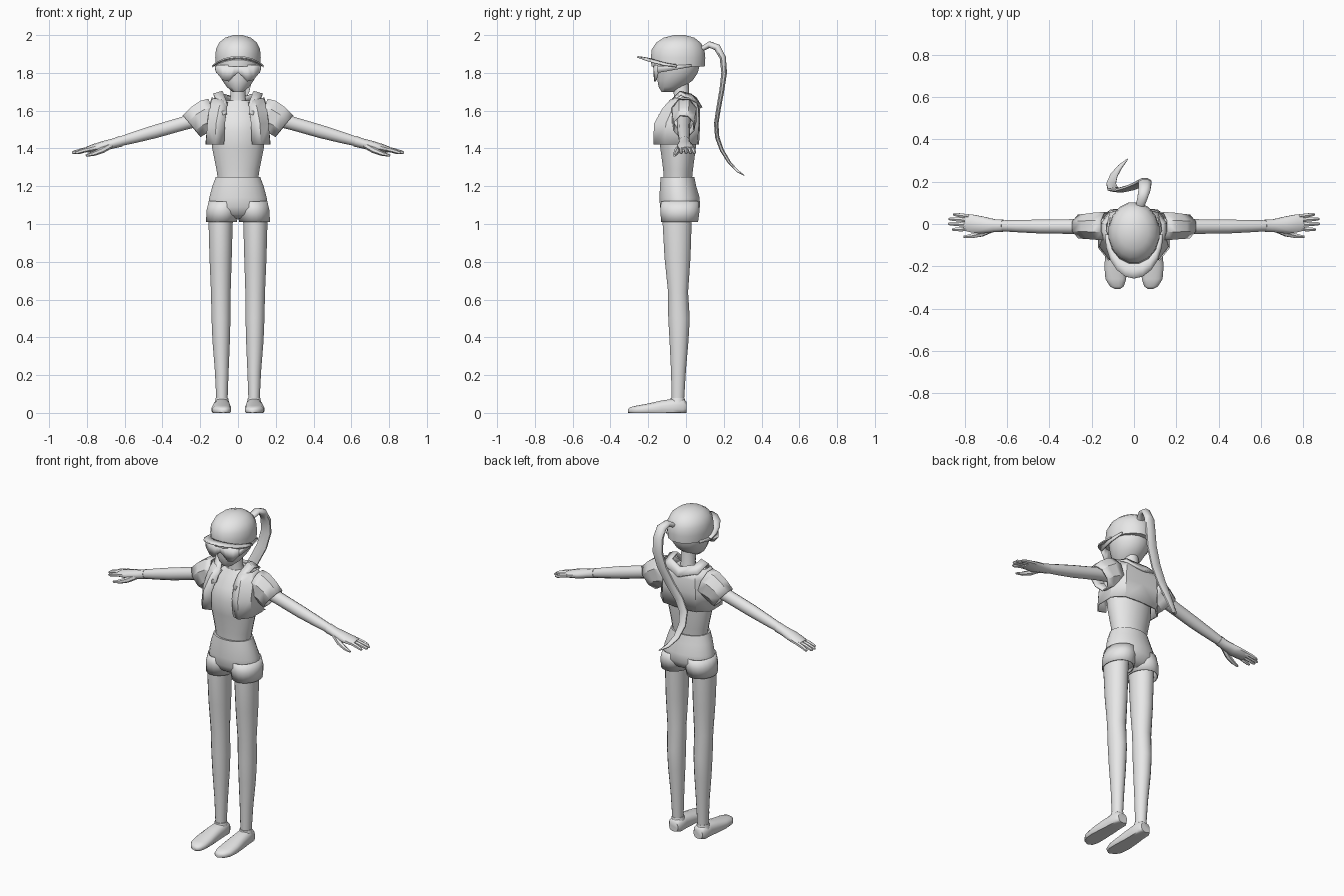
import bpy, bmesh, math
from mathutils import Vector

grey = bpy.data.materials.new("plain grey")
grey.diffuse_color = (0.8, 0.8, 0.8, 1)
X, Y, Z = Vector((1, 0, 0)), Vector((0, 1, 0)), Vector((0, 0, 1))


def finish(name, bm, angle, mirror=False, thick=0, recalc=True):
    if recalc:
        bmesh.ops.recalc_face_normals(bm, faces=bm.faces)
    me = bpy.data.meshes.new(name)
    bm.to_mesh(me)
    bm.free()
    me.materials.append(grey)
    if angle:
        me.shade_smooth()
        me.set_sharp_from_angle(angle=math.radians(angle))
    ob = bpy.data.objects.new(name, me)
    bpy.context.collection.objects.link(ob)
    if mirror:
        ob.modifiers.new("Mirror", 'MIRROR')
    if thick:
        mod = ob.modifiers.new("Solidify", 'SOLIDIFY')
        mod.thickness, mod.offset = thick, 0
    return ob


def tube(name, rings, n=16, side=X, axis=None, mirror=False, caps=True,
         angle=50, floor=False, thick=0, power=1.0):
    """Loft ellipses (x, y, z, radius along side, other radius) along a path."""
    bm = bmesh.new()
    pts = [Vector(r[:3]) for r in rings]
    loops = []
    for i, r in enumerate(rings):
        t = axis or (pts[min(i + 1, len(pts) - 1)] - pts[max(i - 1, 0)]).normalized()
        u = (side - t * side.dot(t)).normalized()
        v = t.cross(u)
        loop = []
        for k in range(n):
            a = 2 * math.pi * (k + 0.5) / n
            c, s = (math.copysign(abs(f) ** power, f) for f in (math.cos(a), math.sin(a)))
            p = pts[i] + u * r[3] * c + v * r[4] * s
            if floor:
                p.z = max(p.z, 0)
            loop.append(bm.verts.new(p))
        loops.append(loop)
    for a, b in zip(loops, loops[1:]):
        for k in range(n):
            bm.faces.new((a[k], a[(k + 1) % n], b[(k + 1) % n], b[k]))
    if caps:
        bm.faces.new(loops[0][::-1])
        bm.faces.new(loops[-1])
    return finish(name, bm, angle, mirror, thick)


def sheet(name, rows, thick=0.008, angle=30):
    """Grid of points for one half, mirrored and given thickness."""
    bm = bmesh.new()
    grid = [[bm.verts.new(p) for p in row] for row in rows]
    for a, b in zip(grid, grid[1:]):
        for k in range(len(a) - 1):
            bm.faces.new((a[k], a[k + 1], b[k + 1], b[k]))
    return finish(name, bm, angle, True, thick)


# Head and neck
tube("head", [(0, -.095, 1.70, .03, .035), (0, -.078, 1.725, .06, .068),
              (0, -.058, 1.76, .085, .095), (0, -.046, 1.80, .105, .11),
              (0, -.042, 1.84, .113, .117), (0, -.042, 1.90, .11, .115)], axis=Z)
tube("neck", [(0, -.02, 1.62, .055, .048), (0, -.022, 1.67, .042, .042),
              (0, -.03, 1.76, .042, .045)], 12, axis=Z)

# Cap crown and curved peak
tube("cap_crown", [(0, -.042, 1.835, .119, .144), (0, -.042, 1.88, .123, .147),
                   (0, -.042, 1.925, .119, .142), (0, -.04, 1.96, .102, .12),
                   (0, -.037, 1.986, .07, .083), (0, -.035, 2.0, .025, .03)],
     16, axis=Z, angle=35)
arcs = [math.radians(a) for a in (0, 18, 36, 54, 72, 90)]
sheet("cap_peak", [[(rx * math.sin(a), -.05 - ry * math.cos(a), z + dz * math.cos(a) ** 1.5)
                    if a < 1.57 else (rx, -.05, z) for a in arcs]
                   for rx, ry, z, dz in ((.115, .13, 1.842, .03), (.128, .17, 1.838, .042),
                                         (.136, .208, 1.832, .053))])

# Glasses: lens plate with nose notch, and side arms
xs = (0, .02, .05, .08, .112)
low = (1.80, 1.785, 1.755, 1.762, 1.80)
sheet("glasses_lens", [[(x, -.17 + 1.5 * x * x, 1.842) for x in xs],
                       [(x, -.168 + 1.5 * x * x, z) for x, z in zip(xs, low)]])
sheet("glasses_arm", [[(.112, -.15, 1.835), (.119, -.05, 1.84), (.112, .03, 1.845)],
                      [(.112, -.15, 1.80), (.119, -.05, 1.818), (.112, .03, 1.832)]], .006)

# Ponytail: flat winding ribbon
tail = [(.03, .09, 1.93, .022, .014), (.04, .125, 1.95, .026, .018),
        (.05, .165, 1.935, .03, .02), (.052, .195, 1.88, .033, .018),
        (.05, .202, 1.80, .034, .016), (.03, .19, 1.71, .034, .014),
        (-.015, .172, 1.61, .033, .013), (-.065, .16, 1.53, .031, .012),
        (-.10, .165, 1.46, .028, .012), (-.108, .19, 1.39, .024, .011),
        (-.095, .23, 1.325, .019, .009), (-.065, .272, 1.28, .012, .007),
        (-.03, .307, 1.258, .003, .003)]
tube("ponytail", tail, 8, angle=60)

# Torso
tube("torso", [(0, -.043, 1.24, .108, .076), (0, -.042, 1.29, .116, .08),
               (0, -.042, 1.40, .138, .095), (0, -.046, 1.49, .14, .103),
               (0, -.038, 1.56, .13, .088), (0, -.026, 1.62, .105, .062),
               (0, -.02, 1.655, .065, .046)], 20, axis=Z)

# Open jacket body: half outline from front edge round to the spine
sheet("jacket", [
    [(.075, -.15, 1.42), (.12, -.168, 1.42), (.166, -.11, 1.42), (.168, 0, 1.42),
     (.11, .056, 1.42), (0, .064, 1.42)],
    [(.07, -.155, 1.53), (.115, -.165, 1.53), (.158, -.105, 1.53), (.158, 0, 1.53),
     (.11, .064, 1.53), (0, .07, 1.53)],
    [(.06, -.115, 1.61), (.10, -.12, 1.61), (.148, -.07, 1.61), (.152, 0, 1.61),
     (.105, .062, 1.61), (0, .068, 1.61)],
    [(.055, -.075, 1.64), (.085, -.08, 1.655), (.13, -.05, 1.665), (.135, 0, 1.668),
     (.09, .045, 1.66), (0, .056, 1.65)]], .01)
# Folded collar
sheet("collar", [
    [(.058, -.13, 1.585), (.06, -.085, 1.645), (.08, -.03, 1.70), (.075, .025, 1.685),
     (0, .052, 1.665)],
    [(.08, -.14, 1.575), (.10, -.095, 1.63), (.13, -.03, 1.685), (.115, .05, 1.65),
     (0, .082, 1.615)]], .012)
# Flared short sleeves
tube("sleeve", [(.13, -.01, 1.585, .068, .085), (.165, -.01, 1.573, .066, .09),
                (.205, -.011, 1.551, .061, .083), (.245, -.012, 1.518, .057, .077)],
     8, side=Y, mirror=True, caps=False, angle=25, thick=.008)

# Arms, palms, fingers and thumbs
tube("arm", [(.13, -.012, 1.578, .042, .045), (.28, -.012, 1.535, .036, .037),
             (.44, -.012, 1.489, .034, .036), (.55, -.01, 1.458, .03, .031),
             (.64, -.008, 1.433, .026, .025)], 12, side=Y, mirror=True)
tube("palm", [(.62, -.008, 1.438, .03, .029), (.66, -.008, 1.426, .032, .026),
              (.72, -.005, 1.411, .043, .026), (.77, .003, 1.40, .044, .021),
              (.80, .007, 1.394, .04, .015)], 10, side=Y, mirror=True)
for finger, y0, y1, x1 in (("index", -.024, -.026, .86), ("middle", -.003, .001, .878),
                           ("ring", .018, .024, .876), ("little", .036, .045, .855)):
    tube(finger + "_finger", [(.78, y0, 1.398, .011, .013),
                              ((.78 + x1) / 2, (y0 + y1) / 2, 1.389, .011, .012),
                              (x1 - .01, y1, 1.379, .009, .01), (x1, y1, 1.377, .005, .005)],
         6, side=Y, mirror=True)
tube("thumb", [(.67, -.025, 1.418, .014, .016), (.72, -.046, 1.39, .015, .016),
               (.765, -.056, 1.372, .012, .012), (.805, -.061, 1.362, .006, .006)],
     6, side=Y, mirror=True)

# Shorts: hips and two short legs
tube("shorts_hips", [(0, -.045, 1.248, .108, .082), (0, -.045, 1.25, .118, .09),
                     (0, -.042, 1.20, .137, .097), (0, -.034, 1.14, .153, .107),
                     (0, -.032, 1.09, .161, .107), (0, -.033, 1.05, .15, .085),
                     (0, -.034, 1.03, .09, .05)], 24, axis=-Z)
tube("shorts_leg", [(.075, -.033, 1.12, .078, .098), (.082, -.032, 1.07, .083, .102),
                    (.087, -.034, 1.01, .08, .096)], 20, axis=-Z, mirror=True,
     caps=False, thick=.006)

# Legs
tube("leg", [(.09, -.045, 1.07, .068, .078), (.092, -.047, 1.0, .065, .078),
             (.092, -.045, .82, .06, .07), (.091, -.042, .64, .053, .054),
             (.09, -.037, .50, .051, .058), (.089, -.037, .38, .047, .051),
             (.086, -.04, .22, .037, .04), (.085, -.043, .06, .03, .033)],
     16, axis=-Z, mirror=True)

# Shoes: rounded body with a flat sole, plus the ankle opening
tube("shoe", [(.083, .002, .03, .03, .03), (.084, -.015, .03, .042, .045),
              (.085, -.07, .03, .044, .045), (.087, -.13, .025, .048, .041),
              (.088, -.20, .018, .053, .032), (.086, -.26, .014, .05, .025),
              (.081, -.295, .012, .033, .019), (.078, -.308, .01, .012, .01)],
     16, axis=-Y, mirror=True, floor=True, power=.8)
tube("shoe_ankle", [(.085, -.045, .04, .042, .044), (.085, -.044, .08, .033, .037)],
     16, axis=Z, mirror=True)
